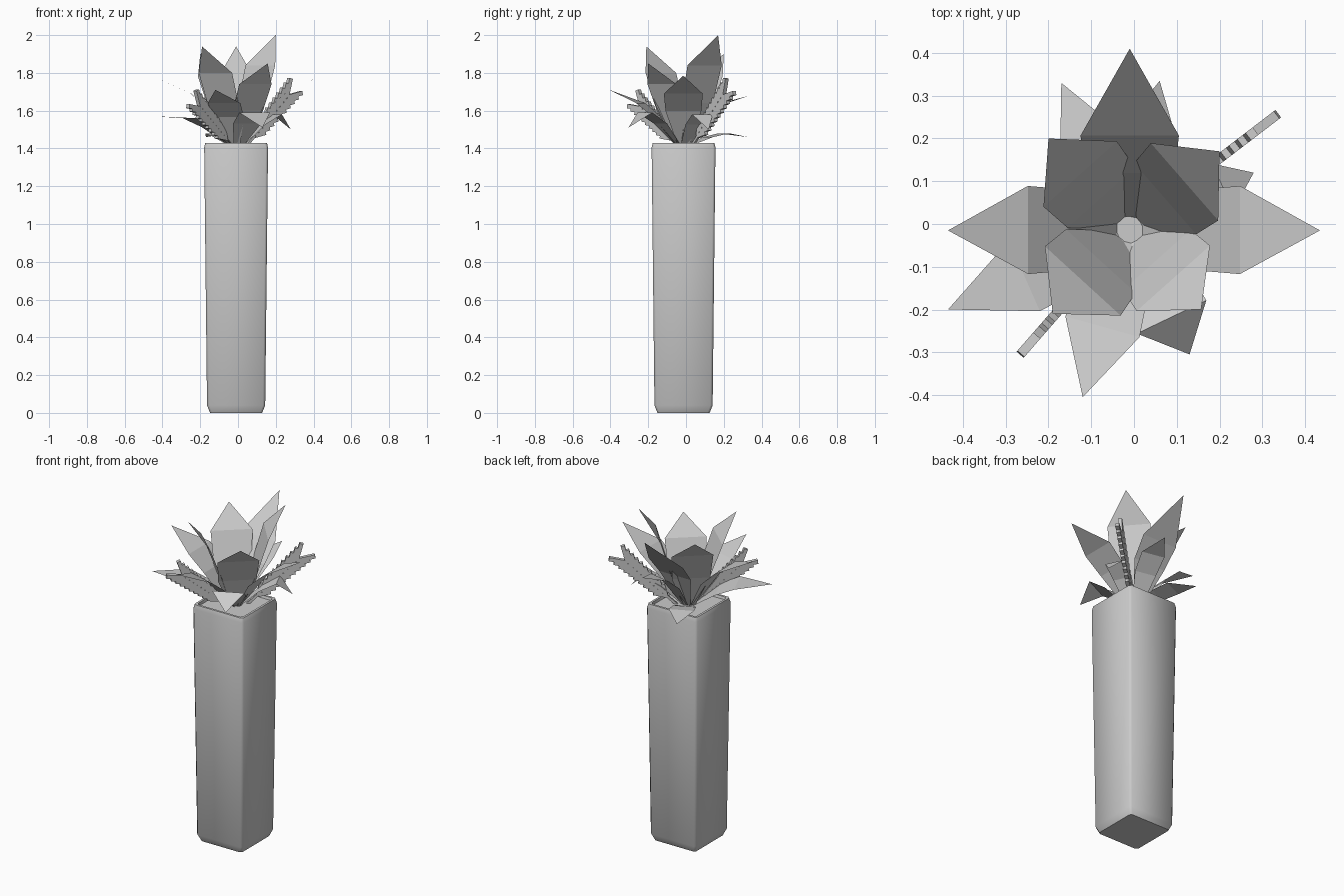
import bpy, bmesh, math
from mathutils import Vector

if "Cube" in bpy.data.objects:
    bpy.data.objects.remove(bpy.data.objects["Cube"])

CX, CY = -0.01, -0.013


def make_object(name, bm, smooth=False):
    bmesh.ops.recalc_face_normals(bm, faces=bm.faces)
    me = bpy.data.meshes.new(name)
    bm.to_mesh(me)
    bm.free()
    ob = bpy.data.objects.new(name, me)
    bpy.context.collection.objects.link(ob)
    if smooth:
        bpy.context.view_layer.objects.active = ob
        ob.select_set(True)
        bpy.ops.object.shade_smooth_by_angle(angle=math.radians(50))
        ob.select_set(False)
    return ob


# Square tapered planter: rings of (half width, height), ending on the soil
def planter():
    bm = bmesh.new()
    prev = None
    rows = [(0.138, 0), (0.154, 0.04), (0.169, 1.405), (0.163, 1.43),
            (0.150, 1.43), (0.146, 1.415)]
    for h, z in rows:
        c = h - 0.012
        pts = [(h, -c), (h, c), (c, h), (-c, h), (-h, c), (-h, -c), (-c, -h), (c, -h)]
        ring = [bm.verts.new((CX + x, CY + y, z)) for x, y in pts]
        if prev:
            for i in range(8):
                j = (i + 1) % 8
                bm.faces.new((prev[i], prev[j], ring[j], ring[i]))
        else:
            bm.faces.new(ring[::-1])
        prev = ring
    bm.faces.new(prev)
    make_object("planter", bm, True)


# Pointed flat leaf: tip, widest row (fraction of reach, height), half width
def leaf(name, tip, frac, z_wide, half, low=None):
    bm = bmesh.new()
    t = Vector(tip)
    o = Vector((CX, CY, 0))
    d = Vector((t.x - CX, t.y - CY, 0))
    reach = d.length
    d.normalize()
    side = Vector((-d.y, d.x, 0))
    s_wide = reach * frac
    s_low, z_low = low or (s_wide * 0.6, 1.42 + (z_wide - 1.42) * 0.66)
    rows = [(0.03, 1.415, 0.03), (s_low, z_low, half * 0.92), (s_wide, z_wide, half)]
    prev = None
    for s, z, w in rows:
        p = o + d * s + Vector((0, 0, z))
        cur = [bm.verts.new(p - side * w), bm.verts.new(p + side * w)]
        if prev:
            bm.faces.new((prev[0], cur[0], cur[1], prev[1]))
        prev = cur
    bm.faces.new((prev[0], bm.verts.new(t), prev[1]))
    make_object(name, bm)


# Thin four-sided rod between two points
def rod(bm, a, b, r, side):
    ax = (b - a).normalized()
    n = ax.cross(side).normalized()
    rings = [[bm.verts.new(p + side * (r * u) + n * (r * v))
              for u, v in ((1, 1), (-1, 1), (-1, -1), (1, -1))] for p in (a, b)]
    for i in range(4):
        j = (i + 1) % 4
        bm.faces.new((rings[0][i], rings[0][j], rings[1][j], rings[1][i]))
    bm.faces.new(rings[0])
    bm.faces.new(rings[1])


# Feathered frond standing in a vertical plane
def frond(name, direction, end_s, end_z, count=10):
    bm = bmesh.new()
    d = Vector((*direction, 0)).normalized()
    side = Vector((-d.y, d.x, 0))
    a = d * 0.05 + Vector((0, 0, 1.41))
    b = d * end_s + Vector((0, 0, end_z))
    rod(bm, a, b, 0.007, side)
    stem = math.atan2(end_z - 1.41, end_s - 0.05)
    for i in range(count):
        t = 0.22 + 0.78 * i / (count - 1)
        p = a.lerp(b, t)
        length = 0.06 + 0.045 * t
        for sgn in (-1, 1):
            ang = stem + sgn * math.radians(31)
            q = p + (d * math.cos(ang) + Vector((0, 0, math.sin(ang)))) * length
            rod(bm, p, q, 0.011, side)
    make_object(name, bm)


planter()

# Tall inner leaves on the diagonals
leaf("tall_leaf_ne", (0.20, 0.17, 2.0), 0.61, 1.84, 0.12, (0.11, 1.64))
leaf("tall_leaf_nw", (-0.20, 0.20, 1.90), 0.61, 1.78, 0.115, (0.10, 1.61))
leaf("tall_leaf_sw", (-0.19, -0.21, 1.94), 0.61, 1.80, 0.12, (0.10, 1.63))
leaf("tall_leaf_se", (0.157, -0.20, 1.85), 0.61, 1.74, 0.115, (0.095, 1.60))

# Arching outer leaves on the axes
leaf("outer_leaf_n", (-0.01, 0.41, 1.94), 0.52, 1.74, 0.115)
leaf("outer_leaf_e", (0.435, -0.015, 1.785), 0.58, 1.69, 0.103)
leaf("outer_leaf_w", (-0.435, -0.015, 1.775), 0.56, 1.69, 0.103)
leaf("outer_leaf_s", (-0.12, -0.405, 1.71), 0.58, 1.64, 0.09)

# Short drooping leaves
leaf("low_leaf_w", (-0.435, -0.20, 1.57), 0.58, 1.56, 0.09)
leaf("low_leaf_nw", (-0.17, 0.33, 1.46), 0.62, 1.48, 0.07)
leaf("low_leaf_se", (0.13, -0.305, 1.51), 0.70, 1.59, 0.09)
leaf("low_leaf_e", (0.28, 0.12, 1.50), 0.75, 1.58, 0.06)
leaf("low_leaf_n", (0.06, 0.335, 1.68), 0.62, 1.64, 0.07)

# Fronds
frond("frond_ne", (0.34, 0.26), 0.32, 1.67)
frond("frond_sw", (-0.27, -0.31), 0.30, 1.61)
